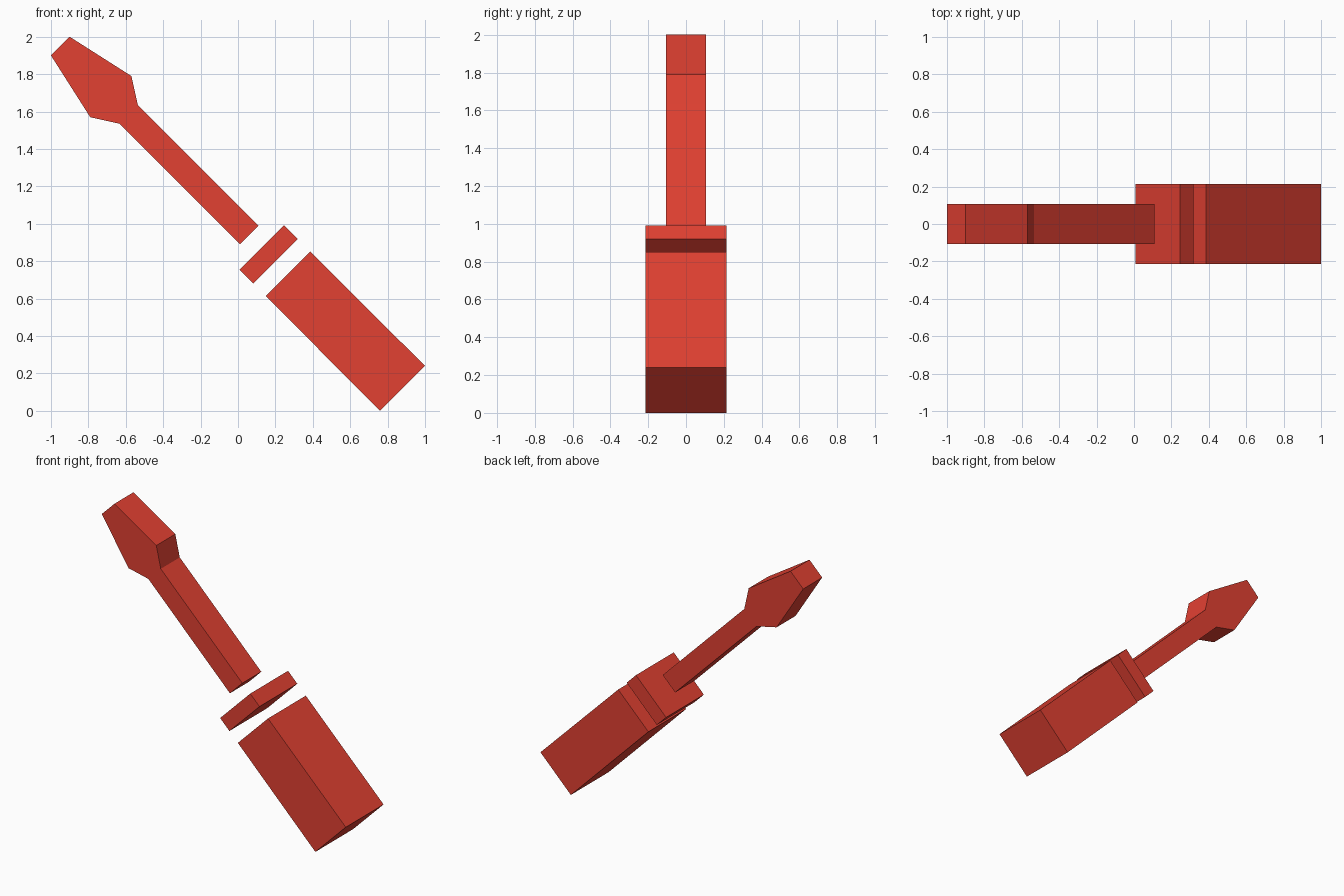
import bpy
import bmesh

if "Cube" in bpy.data.objects:
    bpy.data.objects.remove(bpy.data.objects["Cube"])

red = bpy.data.materials.new("red")
red.diffuse_color = (0.76, 0.052, 0.032, 1.0)
red.use_nodes = True
red.node_tree.nodes["Principled BSDF"].inputs["Base Color"].default_value = red.diffuse_color


def diagonal_part(name, half_profile, half_depth):
    """Mirror (along, half width) points about the diagonal axis and extrude in y."""
    outline = half_profile + [(a, -w) for a, w in reversed(half_profile)]
    bm = bmesh.new()
    face = bm.faces.new(
        [bm.verts.new((a + w, -half_depth, 1 - a + w)) for a, w in outline])
    new = bmesh.ops.extrude_face_region(bm, geom=[face])["geom"]
    bmesh.ops.translate(bm, vec=(0, 2 * half_depth, 0),
                        verts=[v for v in new if isinstance(v, bmesh.types.BMVert)])
    bmesh.ops.recalc_face_normals(bm, faces=bm.faces)
    mesh = bpy.data.meshes.new(name)
    bm.to_mesh(mesh)
    bm.free()
    mesh.materials.append(red)
    obj = bpy.data.objects.new(name, mesh)
    bpy.context.collection.objects.link(obj)
    return obj


# Shaft with flared flat tip
diagonal_part("blade_and_shaft",
              [(-0.95, 0.05), (-0.68, 0.11), (-0.584, 0.049), (0.06, 0.049)], 0.107)
# Separate collar ring block
diagonal_part("collar", [(0.127, 0.119), (0.2, 0.119)], 0.213)
# Grip
diagonal_part("handle", [(0.267, 0.119), (0.88, 0.12)], 0.213)
